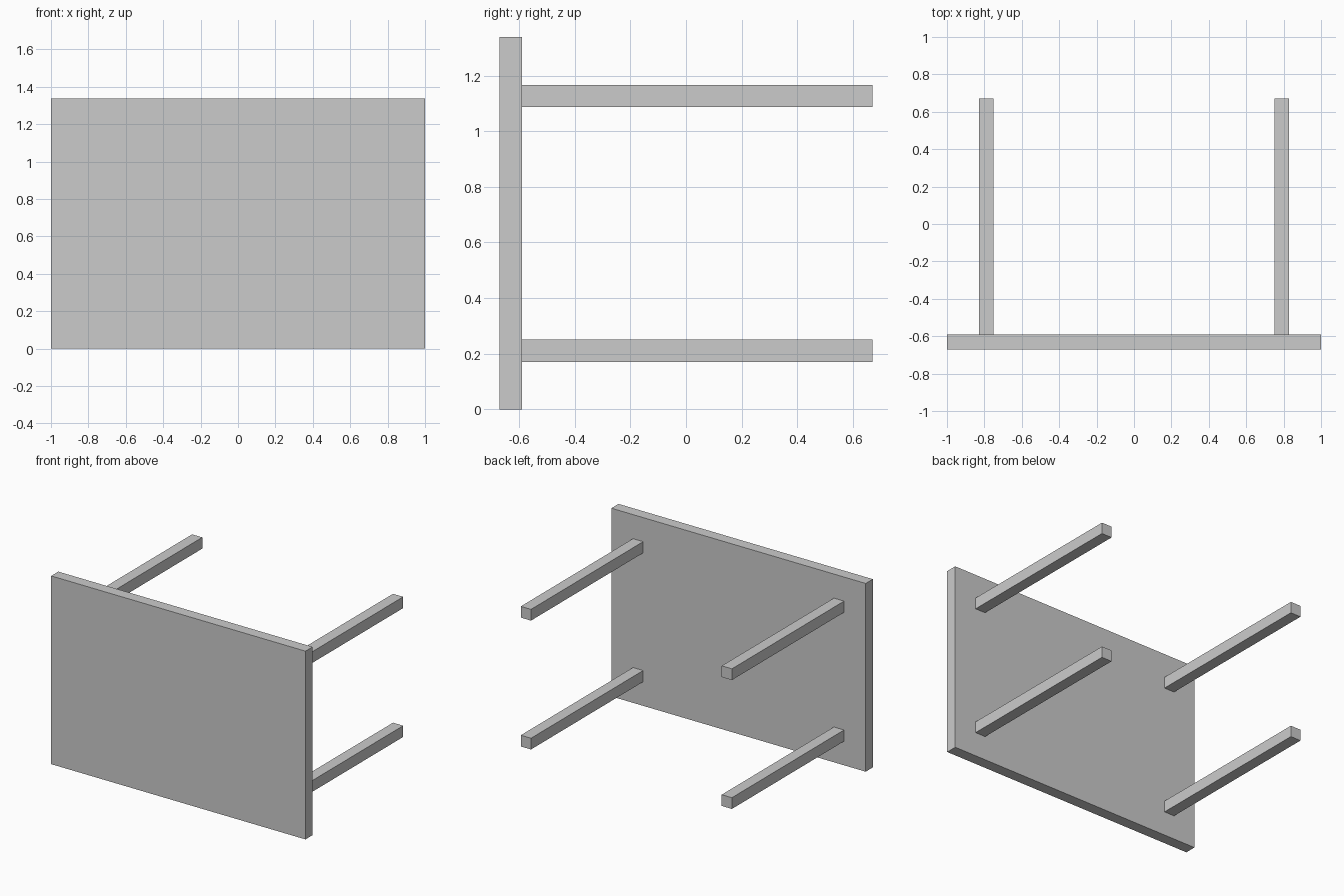
import bpy

if "Cube" in bpy.data.objects:
    bpy.data.objects.remove(bpy.data.objects["Cube"])


def box(name, x, y, z):
    """Axis-aligned box from (min, max) ranges."""
    ranges = (x, y, z)
    bpy.ops.mesh.primitive_cube_add(size=1, location=[(a + b) / 2 for a, b in ranges])
    obj = bpy.context.object
    obj.name = name
    obj.scale = [b - a for a, b in ranges]
    bpy.ops.object.transform_apply(location=False, rotation=False, scale=True)
    return obj


HEIGHT = 1.338     # table lies on its long edge
HALF_DEPTH = 0.67
TOP_BACK = -0.59   # rear face of the tabletop
LEG = 0.08         # leg thickness
LEG_X = 0.79       # leg centre offsets from the tabletop centre
LEG_Z = 0.458

# Tabletop standing upright at the front
box("tabletop", (-1, 1), (-HALF_DEPTH, TOP_BACK), (0, HEIGHT))

# Four square legs pointing backwards
for side, sx in (("left", -1), ("right", 1)):
    for level, sz in (("lower", -1), ("upper", 1)):
        cx, cz = sx * LEG_X, HEIGHT / 2 + sz * LEG_Z
        box(f"{level}_{side}_leg",
            (cx - LEG / 2, cx + LEG / 2),
            (TOP_BACK, HALF_DEPTH),
            (cz - LEG / 2, cz + LEG / 2))
